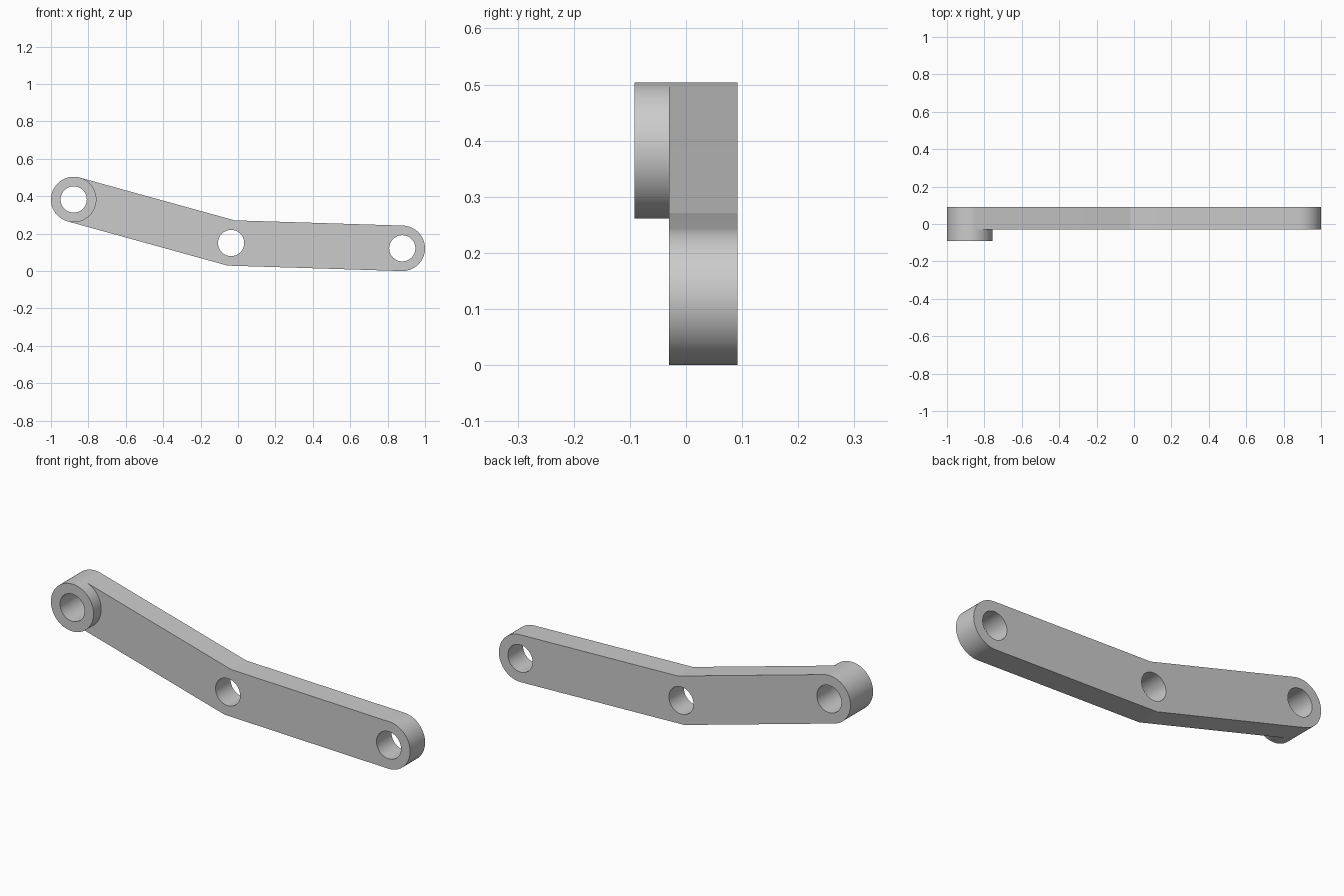
import bpy, bmesh, math
from mathutils import Vector, Matrix

cube = bpy.data.objects.get("Cube")
if cube:
    bpy.data.objects.remove(cube, do_unlink=True)

R, HOLE = 0.1215, 0.07
FRONT, STEP, BACK = -0.092, -0.03, 0.092
A, B, C = Vector((-0.8785, 0.3825)), Vector((-0.037, 0.15)), Vector((0.8785, 0.1215))

steel = bpy.data.materials.new("grey_metal")
steel.use_nodes = True
grey = (0.6, 0.6, 0.6, 1)
steel.diffuse_color = grey
steel.node_tree.nodes["Principled BSDF"].inputs["Base Color"].default_value = grey


def arc(centre, radius, start, sweep, steps):
    return [centre + radius * Vector((math.cos(start + sweep * i / steps),
                                      math.sin(start + sweep * i / steps)))
            for i in range(steps + 1)]


def circle(centre, radius):
    return arc(centre, radius, 0, math.tau, 64)[:-1]


def plate(name, loops, y0, y1):
    """Fill an outline with holes in the XZ plane and give it depth along Y."""
    curve = bpy.data.curves.new(name, 'CURVE')
    curve.dimensions, curve.fill_mode = '2D', 'BOTH'
    curve.extrude = (y1 - y0) / 2
    for loop in loops:
        spline = curve.splines.new('POLY')
        spline.points.add(len(loop) - 1)
        for point, p in zip(spline.points, loop):
            point.co = (p.x, p.y, 0, 1)
        spline.use_cyclic_u = True
    helper = bpy.data.objects.new(name + "_profile", curve)
    mesh = bpy.data.meshes.new_from_object(helper)
    bpy.data.objects.remove(helper)
    bpy.data.curves.remove(curve)

    mesh.transform(Matrix.Translation((0, (y0 + y1) / 2, 0)) @ Matrix.Rotation(math.pi / 2, 4, 'X'))
    bm = bmesh.new()
    bm.from_mesh(mesh)
    bmesh.ops.remove_doubles(bm, verts=bm.verts, dist=1e-5)
    bmesh.ops.recalc_face_normals(bm, faces=bm.faces)
    bm.to_mesh(mesh)
    bm.free()
    mesh.name = name
    mesh.materials.clear()
    mesh.materials.append(steel)

    obj = bpy.data.objects.new(name, mesh)
    bpy.context.collection.objects.link(obj)
    bpy.ops.object.select_all(action='DESELECT')
    obj.select_set(True)
    bpy.context.view_layer.objects.active = obj
    # Low limit keeps the slight bend in the bar crisp
    bpy.ops.object.shade_smooth_by_angle(angle=math.radians(8))
    return obj


# Bent bar: round ends, mitred corners at the middle hole
angle_ab = math.atan2(B.y - A.y, B.x - A.x)
angle_bc = math.atan2(C.y - B.y, C.x - B.x)
middle = (angle_ab + angle_bc) / 2 + math.pi / 2
corner = R / math.cos((angle_bc - angle_ab) / 2) * Vector((math.cos(middle), math.sin(middle)))
outline = (arc(A, R, angle_ab + math.pi / 2, math.pi, 32) + [B - corner]
           + arc(C, R, angle_bc - math.pi / 2, math.pi, 32) + [B + corner])
plate("bent_bar", [outline] + [circle(p, HOLE) for p in (A, B, C)], STEP, BACK)

# Raised collar round the upper hole
plate("end_collar", [circle(A, R), circle(A, HOLE)], FRONT, STEP)
